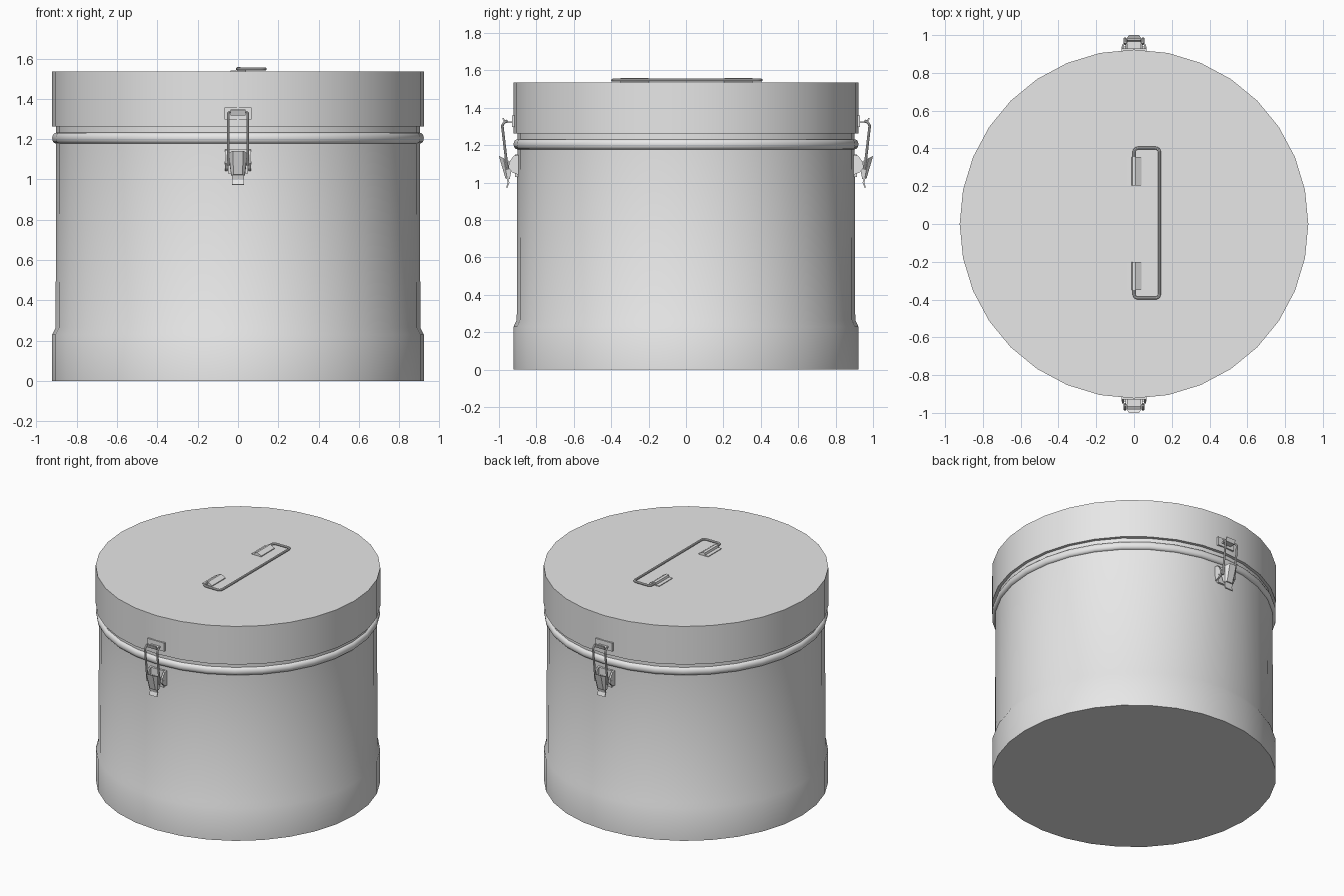
import bpy, bmesh, math
from mathutils import Vector

if "Cube" in bpy.data.objects:
    bpy.data.objects.remove(bpy.data.objects["Cube"])

steel = bpy.data.materials.new("light grey steel")
steel.use_nodes = True
grey = (0.8, 0.8, 0.8, 1)
steel.diffuse_color = grey
steel.node_tree.nodes["Principled BSDF"].inputs["Base Color"].default_value = grey


def finish(name, bm, smooth=True):
    bmesh.ops.recalc_face_normals(bm, faces=bm.faces)
    mesh = bpy.data.meshes.new(name)
    bm.to_mesh(mesh)
    bm.free()
    mesh.materials.append(steel)
    ob = bpy.data.objects.new(name, mesh)
    bpy.context.collection.objects.link(ob)
    if smooth:
        bpy.ops.object.select_all(action="DESELECT")
        ob.select_set(True)
        bpy.context.view_layer.objects.active = ob
        bpy.ops.object.shade_smooth_by_angle(angle=math.radians(30))
    return ob


def lathe(name, profile, sides=32):
    bm = bmesh.new()
    verts = [bm.verts.new((r, 0, z)) for r, z in profile]
    edges = [bm.edges.new(pair) for pair in zip(verts, verts[1:])]
    bmesh.ops.spin(bm, geom=verts + edges, cent=(0, 0, 0), axis=(0, 0, 1),
                   angle=math.tau, steps=sides)
    bmesh.ops.remove_doubles(bm, verts=bm.verts, dist=0.0005)
    return finish(name, bm)


def loft(name, ring_a, ring_b):
    """Solid between two matching outlines."""
    bm = bmesh.new()
    a = [bm.verts.new(p) for p in ring_a]
    b = [bm.verts.new(p) for p in ring_b]
    bm.faces.new(a)
    bm.faces.new(b)
    for i in range(len(a)):
        j = (i + 1) % len(a)
        bm.faces.new((a[i], a[j], b[j], b[i]))
    return finish(name, bm, False)


def rod(name, points, radius, corner, sides=8):
    """Round wire along a path with rounded corners."""
    pts = [Vector(p) for p in points]
    path = [pts[0]]
    for before, p, after in zip(pts, pts[1:], pts[2:]):
        start = p + (before - p).normalized() * corner
        end = p + (after - p).normalized() * corner
        for k in range(5):
            t = k / 4
            path.append(start * (1 - t) ** 2 + p * 2 * t * (1 - t) + end * t * t)
    path.append(pts[-1])
    normal = (pts[1] - pts[0]).cross(pts[2] - pts[1]).normalized()
    bm = bmesh.new()
    rings = []
    for i, p in enumerate(path):
        tangent = (path[min(i + 1, len(path) - 1)] - path[max(i - 1, 0)]).normalized()
        side = tangent.cross(normal)
        rings.append([bm.verts.new(p + radius * (math.cos(a) * normal + math.sin(a) * side))
                      for a in (math.tau * k / sides for k in range(sides))])
    for r, s in zip(rings, rings[1:]):
        for k in range(sides):
            m = (k + 1) % sides
            bm.faces.new((r[k], r[m], s[m], s[k]))
    bm.faces.new(rings[0])
    bm.faces.new(rings[-1])
    return finish(name, bm)


# Drum: stepped foot, straight wall, rolled bead and neck
bead = [(0.902 + 0.02 * math.sin(a), 1.205 - 0.027 * math.cos(a))
        for a in (math.pi * k / 8 for k in range(9))]
lathe("drum_body", [(0, 0), (0.922, 0), (0.922, 0.23), (0.905, 0.265)]
      + bead + [(0.902, 1.3)])
lathe("lid", [(0.9, 1.262), (0.923, 1.262), (0.923, 1.535), (0, 1.535)])

# Fold-down handle lying flat on the lid
rod("lid_handle", [(0, 0.22, 1.548), (0, 0.402, 1.548), (0.135, 0.402, 1.548),
                   (0.135, -0.392, 1.548), (0, -0.392, 1.548), (0, -0.22, 1.548)],
    0.008, 0.025)

# Folded sheet clips holding the handle ends
clip = [(-0.036, 1.533), (-0.036, 1.54), (-0.012, 1.541), (-0.008, 1.556),
        (0.008, 1.559), (0.04, 1.541), (0.04, 1.533)]
for side, y in (("back", 0.28), ("front", -0.275)):
    loft("handle_clip_" + side, [(x, y - 0.075, z) for x, z in clip],
         [(x, y + 0.075, z) for x, z in clip])


# Toggle latches, front and back; points are (across, outward, up)
def latch(label, s):
    def at(x, out, z):
        return (s * x, -s * out, z)

    def strip(name, outline, x0, x1):
        loft(name + label, [at(x0, o, z) for o, z in outline],
             [at(x1, o, z) for o, z in outline])

    def block(name, x0, x1, o0, o1, z0, z1):
        strip(name, [(o0, z0), (o1, z0), (o1, z1), (o0, z1)], x0, x1)

    block("catch_plate_", -0.066, 0.066, 0.9, 0.93, 1.298, 1.358)
    strip("catch_hook_", [(0.925, 1.318), (0.972, 1.318), (0.982, 1.345),
                          (0.974, 1.347), (0.966, 1.327), (0.925, 1.327)],
          -0.036, 0.036)
    block("latch_base_", -0.05, 0.05, 0.89, 0.914, 1.03, 1.15)
    for n, x in (("left_", 0.058), ("right_", -0.058)):
        strip("latch_ear_" + n, [(0.89, 1.04), (0.93, 1.055), (0.95, 1.08),
                                 (0.945, 1.11), (0.92, 1.145), (0.89, 1.15)],
              x - 0.006, x + 0.006)
    block("pivot_pin_", -0.066, 0.066, 0.925, 0.94, 1.075, 1.09)
    rod("latch_wire_" + label, [at(-0.048, 0.955, 1.07), at(-0.048, 0.983, 1.31),
                                at(-0.048, 0.955, 1.335), at(0.048, 0.955, 1.335),
                                at(0.048, 0.983, 1.31), at(0.048, 0.955, 1.07)],
        0.007, 0.012)
    # tapered lever with a rounded outer face and a finger tab
    top = [(-0.046, 0.925, 1.105), (-0.046, 0.975, 1.13), (-0.026, 1.0, 1.142),
           (0.026, 1.0, 1.142), (0.046, 0.975, 1.13), (0.046, 0.925, 1.105)]
    low = [(-0.034, 0.942, 1.02), (-0.034, 0.956, 1.022), (-0.022, 0.966, 1.024),
           (0.022, 0.966, 1.024), (0.034, 0.956, 1.022), (0.034, 0.942, 1.02)]
    loft("latch_lever_" + label, [at(*p) for p in top], [at(*p) for p in low])
    strip("lever_tab_", [(0.953, 1.03), (0.961, 1.03), (0.953, 1.0),
                         (0.962, 0.975), (0.955, 0.972), (0.944, 1.0)],
          -0.03, 0.03)


latch("front", 1)
latch("back", -1)
